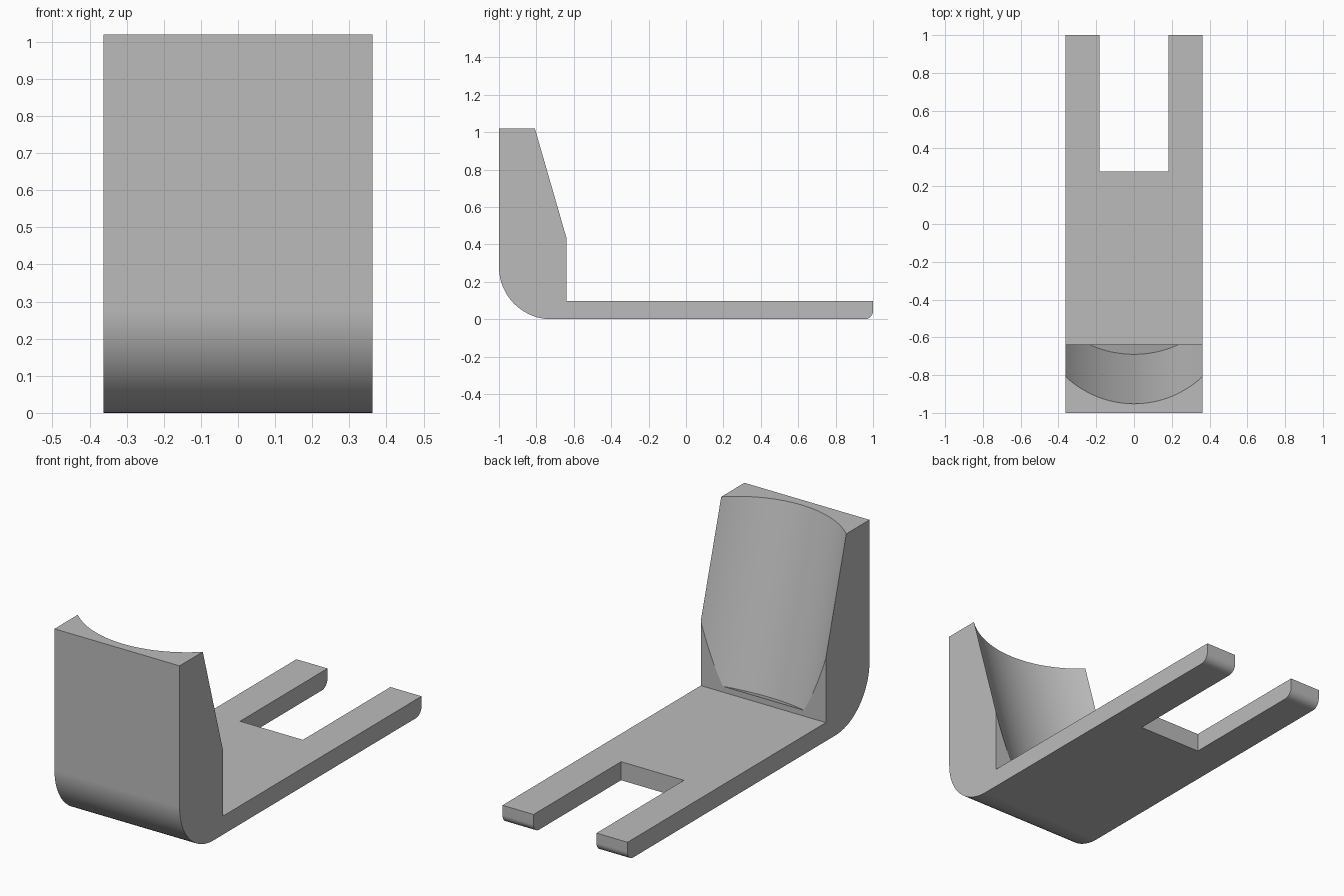
import bpy, bmesh
from math import sin, cos, pi, radians
from mathutils import Matrix, Vector

cube = bpy.data.objects.get("Cube")
if cube:
    bpy.data.objects.remove(cube, do_unlink=True)

HALF_W = 0.362      # half width of the bracket
FLOOR = 0.097       # top of the flat base
WALL_Y = -0.639     # inner face of the upright

grey = bpy.data.materials.new("plain grey")
colour = (0.5, 0.5, 0.5, 1.0)
grey.use_nodes = True
grey.diffuse_color = colour
grey.node_tree.nodes["Principled BSDF"].inputs["Base Color"].default_value = colour


def make_object(name, bm):
    bmesh.ops.recalc_face_normals(bm, faces=bm.faces)
    mesh = bpy.data.meshes.new(name)
    bm.to_mesh(mesh)
    bm.free()
    mesh.materials.append(grey)
    obj = bpy.data.objects.new(name, mesh)
    bpy.context.collection.objects.link(obj)
    return obj


def arc(cy, cz, r, start, end, steps):
    angles = [radians(start + (end - start) * i / steps) for i in range(steps + 1)]
    return [(cy + r * cos(a), cz + r * sin(a)) for a in angles]


# L-shaped side profile with rounded heel and rounded fork tips
heel, tip = 0.28, 0.045
profile = [(1, FLOOR), (WALL_Y, FLOOR), (WALL_Y, 1.02), (-1, 1.02)]
profile += arc(heel - 1, heel, heel, 180, 270, 24)
profile += arc(1 - tip, tip, tip, 270, 360, 10)

bm = bmesh.new()
face = bm.faces.new([bm.verts.new((-HALF_W, y, z)) for y, z in profile])
side = bmesh.ops.extrude_face_region(bm, geom=[face])["geom"]
moved = [v for v in side if isinstance(v, bmesh.types.BMVert)]
bmesh.ops.translate(bm, verts=moved, vec=(2 * HALF_W, 0, 0))
bracket = make_object("cradle_bracket", bm)

# Tilted cylinder that hollows the upright
tilt = radians(16.1)
radius, length = 0.544, 2.0
axis = Vector((0, -sin(tilt), cos(tilt)))
outward = Vector((0, cos(tilt), sin(tilt)))
centre = Vector((0, -0.69, 0.113)) + outward * radius + axis * length / 2
bm = bmesh.new()
bmesh.ops.create_cone(bm, cap_ends=True, segments=160, radius1=radius, radius2=radius,
                      depth=length,
                      matrix=Matrix.Translation(centre) @ Matrix.Rotation(tilt, 4, "X"))
hollow_cutter = make_object("hollow_cutter", bm)

# Slot between the two fork arms
slot_start, slot_end = 0.277, 1.2
bm = bmesh.new()
bmesh.ops.create_cube(bm, size=1, matrix=Matrix.Translation((0, (slot_start + slot_end) / 2, 0))
                      @ Matrix.Diagonal((0.364, slot_end - slot_start, 1, 1)))
slot_cutter = make_object("slot_cutter", bm)

bpy.ops.object.select_all(action="DESELECT")
bracket.select_set(True)
bpy.context.view_layer.objects.active = bracket
for cutter in (hollow_cutter, slot_cutter):
    cutter.hide_render = True
    mod = bracket.modifiers.new(cutter.name, "BOOLEAN")
    mod.operation = "DIFFERENCE"
    mod.solver = "EXACT"
    mod.object = cutter
    bpy.ops.object.modifier_apply(modifier=mod.name)
    bpy.data.objects.remove(cutter, do_unlink=True)

# Smooth curves, crisp corners
bpy.ops.object.shade_smooth_by_angle(angle=radians(12))
weighted = bracket.modifiers.new("weighted_normals", "WEIGHTED_NORMAL")
weighted.keep_sharp = True
